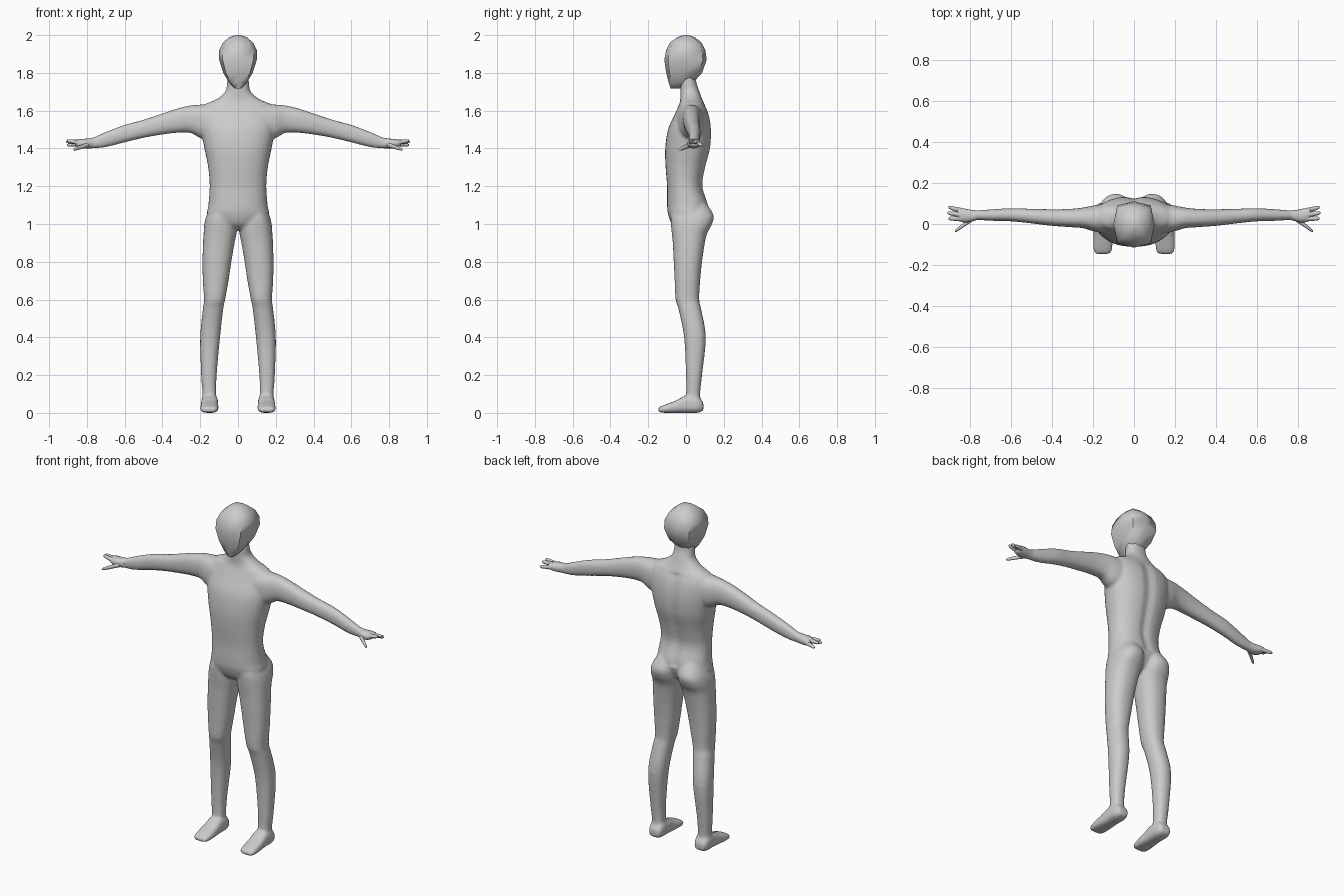
import bpy, bmesh, math
from mathutils import Vector

grey = bpy.data.materials.new("light grey")
grey.diffuse_color = (0.6, 0.6, 0.6, 1)


def smooth_rows(rows, n):
    """Catmull-Rom interpolation of section rows."""
    out = []
    for i in range(len(rows) - 1):
        p = [rows[max(0, min(len(rows) - 1, i + k))] for k in (-1, 0, 1, 2)]
        for j in range(n):
            t = j / n
            out.append([0.5 * (2 * b + (c - a) * t + (2 * a - 5 * b + 4 * c - d) * t * t
                               + (3 * b - a - 3 * c + d) * t ** 3) for a, b, c, d in zip(*p)])
    return out + [rows[-1]]


def loft(bm, axis, rows, segs=32, power=2.3, side=1, n=4, groove=0):
    """Skin superellipse sections; row = (position, a0, a1, b0, b1)."""
    rings = []
    for t, a0, a1, b0, b1 in (smooth_rows(rows, n) if n > 1 else rows):
        ring = []
        for k in range(segs):
            ang = 2 * math.pi * k / segs
            c, s = math.cos(ang), math.sin(ang)
            u = math.copysign(abs(c) ** (2 / power), c) if abs(c) > 1e-6 else 0
            v = math.copysign(abs(s) ** (2 / power), s) if abs(s) > 1e-6 else 0
            a = (a0 + a1) / 2 + u * (a1 - a0) / 2
            b = (b0 + b1) / 2 + v * (b1 - b0) / 2
            if groove and v > 0 and 1.08 < t < 1.62:      # spine furrow
                b -= groove * math.exp(-(a / 0.025) ** 2)
            co = {'X': (t, a, b), 'Y': (a, t, b), 'Z': (a, b, t)}[axis]
            ring.append(bm.verts.new((co[0] * side, co[1], co[2])))
        rings.append(ring)
    for r0, r1 in zip(rings, rings[1:]):
        for k in range(segs):
            m = (k + 1) % segs
            bm.faces.new((r0[k], r0[m], r1[m], r1[k]))
    bm.faces.new(rings[0])
    bm.faces.new(rings[-1])


def finish(bm, name):
    bmesh.ops.recalc_face_normals(bm, faces=bm.faces)
    me = bpy.data.meshes.new(name)
    bm.to_mesh(me)
    bm.free()
    me.materials.append(grey)
    ob = bpy.data.objects.new(name, me)
    bpy.context.collection.objects.link(ob)
    bpy.ops.object.select_all(action='DESELECT')
    ob.select_set(True)
    bpy.context.view_layer.objects.active = ob
    return ob


# Body: torso, legs, feet and arms fused into one skin
torso = [(.97, .05, -.04, .05), (1.0, .12, -.075, .09), (1.05, .163, -.095, .115),
         (1.1, .157, -.1, .12), (1.2, .15, -.1, .09), (1.3, .158, -.108, .105),
         (1.4, .178, -.11, .13), (1.5, .195, -.095, .135), (1.58, .197, -.06, .122),
         (1.63, .18, -.038, .1), (1.66, .115, -.03, .086), (1.7, .068, -.03, .072),
         (1.75, .058, -.03, .055), (1.82, .055, -.02, .05)]
leg = [(1.12, .015, .13, -.06, .1), (1.05, .008, .165, -.08, .145), (1.0, .005, .178, -.08, .138),
       (.95, .008, .182, -.075, .112), (.9, .018, .185, -.07, .1), (.8, .035, .188, -.065, .085),
       (.7, .05, .186, -.06, .075), (.6, .068, .18, -.055, .07), (.55, .078, .186, -.04, .08),
       (.4, .095, .2, -.01, .105), (.2, .113, .195, 0, .085), (.1, .115, .188, 0, .075),
       (.03, .112, .19, -.01, .08)]
foot = [(.092, .12, .18, .012, .055), (.06, .106, .194, 0, .09), (0, .105, .195, 0, .092),
        (-.05, .104, .198, 0, .067), (-.1, .104, .2, 0, .048), (-.135, .11, .196, .002, .034),
        (-.147, .125, .185, .008, .024)]
arm = [(.13, -.05, .1, 1.44, 1.635), (.2, -.035, .09, 1.455, 1.632), (.25, -.02, .08, 1.482, 1.628),
       (.32, -.015, .073, 1.483, 1.612), (.41, -.008, .072, 1.472, 1.582),
       (.5, .003, .074, 1.456, 1.552), (.6, .013, .077, 1.432, 1.525),
       (.7, .016, .071, 1.407, 1.487), (.77, .02, .066, 1.4, 1.457), (.8, .015, .068, 1.4, 1.452)]

bm = bmesh.new()
loft(bm, 'Z', [(z, -w, w, f, b) for z, w, f, b in torso], groove=.012)
for s in (1, -1):
    loft(bm, 'Z', leg, side=s)
    loft(bm, 'Y', foot, side=s, power=2.8)
    loft(bm, 'X', arm, side=s)
body = finish(bm, "body")
rm = body.modifiers.new("fuse", 'REMESH')
rm.mode = 'VOXEL'
rm.voxel_size = 0.008
rm.use_smooth_shade = True
sm = body.modifiers.new("relax", 'SMOOTH')
sm.factor = 0.5
sm.iterations = 6

# Hands: palm with three fingers and a thumb
palm = [(.765, .02, .066, 1.403, 1.457), (.8, .01, .07, 1.4, 1.452), (.83, .008, .076, 1.402, 1.45),
        (.855, .015, .078, 1.41, 1.445), (.862, .025, .07, 1.418, 1.437)]
fingers = [((.84, .064, 1.425), (.905, .082, 1.418)), ((.845, .045, 1.434), (.91, .054, 1.436)),
           ((.84, .026, 1.43), (.905, .027, 1.442)), ((.79, .025, 1.42), (.872, -.035, 1.394))]
for s, label in ((1, "left"), (-1, "right")):
    bm = bmesh.new()
    loft(bm, 'X', palm, segs=16, side=s)
    for p, q in fingers:
        p, q = Vector(p), Vector(q)
        rows = []
        for t, r in ((0, .014), (.5, .011), (.85, .009), (1, .004)):
            c = p.lerp(q, t)
            rows.append((c.x, c.y - r, c.y + r, c.z - r, c.z + r))
        loft(bm, 'X', rows, segs=10, side=s, n=2, power=2)
    finish(bm, label + "_hand")
    bpy.ops.object.shade_smooth_by_angle(angle=math.radians(60))

# Head: coarse eight-sided skull tapering to the chin
head = [(1.717, .018, -.082, -.03), (1.75, .048, -.092, .04), (1.8, .078, -.105, .085),
        (1.87, .1, -.115, .11), (1.92, .1, -.105, .102), (1.96, .08, -.085, .083),
        (1.99, .045, -.045, .045), (2.0, .012, -.012, .012)]
bm = bmesh.new()
loft(bm, 'Z', [(z, -w, w, f, b) for z, w, f, b in head], segs=8, power=3.5, n=1)
finish(bm, "head")
bpy.ops.object.shade_smooth_by_angle(angle=math.radians(60))
